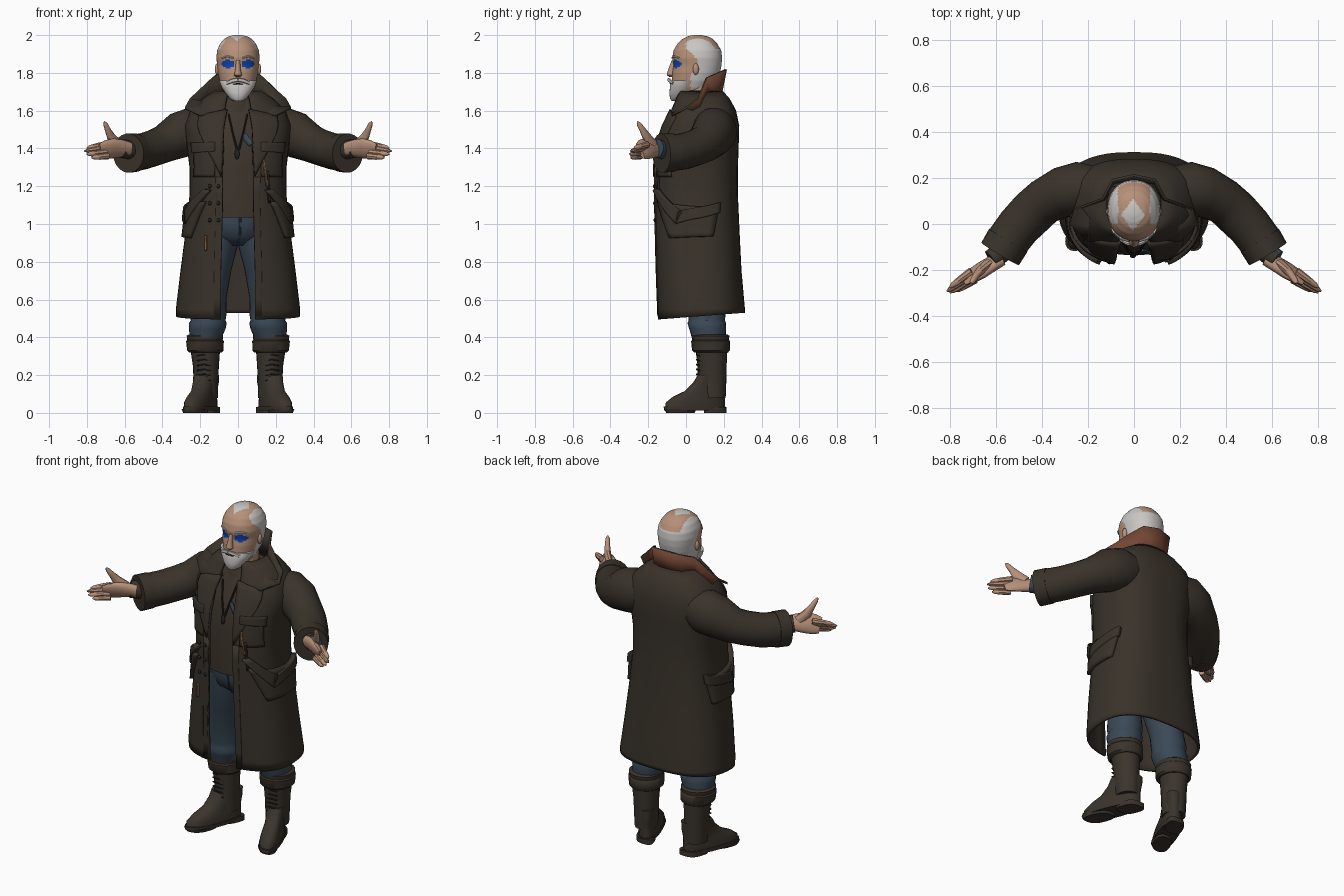
import bpy, math
from mathutils import Vector

def material(name, r, g, b):
    m = bpy.data.materials.new(name)
    m.diffuse_color = (r, g, b, 1)
    return m

COAT = material("coat_brown", .041, .032, .023)
BOOT = material("boot_leather", .043, .034, .025)
VEST = material("vest_brown", .047, .035, .025)
DARK = material("dark_cloth", .018, .016, .014)
JEANS = material("denim_blue", .042, .066, .095)
SKIN = material("skin", .47, .28, .19)
HAIR = material("white_hair", .58, .57, .55)
RUST = material("rust_lining", .17, .062, .034)
BLUE = material("eye_blue", .005, .06, .45)
COPPER = material("copper", .22, .10, .04)

def make(name, verts, faces, *mats, thick=0, second=0, offset=0):
    me = bpy.data.meshes.new(name)
    me.from_pydata(verts, [], faces)
    for m in mats:
        me.materials.append(m)
    me.shade_smooth()
    me.set_sharp_from_angle(angle=math.radians(42))
    ob = bpy.data.objects.new(name, me)
    bpy.context.scene.collection.objects.link(ob)
    if thick:
        mod = ob.modifiers.new("thickness", 'SOLIDIFY')
        mod.thickness, mod.offset, mod.material_offset = thick, offset, second
    return ob

def curve_pow(v, p):
    return math.copysign(abs(v) ** (2 / p), v)

def skin_rings(name, rings, mats, flip=False):
    """Join equal rings into a closed capped surface."""
    n = len(rings[0])
    verts = [v for r in rings for v in r]
    faces = [(i*n + j, i*n + (j+1) % n, (i+1)*n + (j+1) % n, (i+1)*n + j)
             for i in range(len(rings) - 1) for j in range(n)]
    faces += [tuple(reversed(range(n))), tuple(range(len(verts) - n, len(verts)))]
    if flip:
        faces = [tuple(reversed(f)) for f in faces]
    return make(name, verts, faces, *mats)

def stack(name, rows, *mats, n=24, p=2.0, s=1, shear=0):
    """Upward stack of rounded sections: z, cx, cy, rx, ry."""
    rings = []
    for z, cx, cy, rx, ry in rows:
        ring = []
        for j in range(n):
            a = 2 * math.pi * j / n
            y = cy - ry * curve_pow(math.cos(a), p)
            x = cx + rx * curve_pow(math.sin(a), p) + shear * (.14 - y)
            ring.append((s * x, y, z))
        rings.append(ring)
    return skin_rings(name, rings, mats, s < 0)

def tube(name, rows, *mats, n=16, s=1, roll=0):
    """Tube along a path: x, y, z, sideways radius, upright radius."""
    pts = [Vector(r[:3]) for r in rows]
    rings = []
    for i, r in enumerate(rows):
        t = (pts[min(i+1, len(pts)-1)] - pts[max(i-1, 0)]).normalized()
        side = t.cross(Vector((0, .001, 1))).normalized()
        up = side.cross(t)
        side, up = side * math.cos(roll) + up * math.sin(roll), up * math.cos(roll) - side * math.sin(roll)
        ring = []
        for j in range(n):
            a = 2 * math.pi * j / n
            v = pts[i] + side * r[3] * math.cos(a) + up * r[4] * math.sin(a)
            ring.append((s * v.x, v.y, v.z))
        rings.append(ring)
    return skin_rings(name, rings, mats, s > 0)

def blob(name, c, r, mat, n=14):
    rows = []
    for i in range(9):
        t = math.pi * (.03 + .94 * i / 8)
        rows.append((c[2] - r[2]*math.cos(t), c[0], c[1], r[0]*math.sin(t), r[1]*math.sin(t)))
    return stack(name, rows, mat, n=n)

# Coat sections: z, half width, front y, back y, half opening
LEVELS = [(.495, .322, -.145, .305, .09), (.55, .322, -.147, .305, .09),
          (.75, .298, -.155, .287, .09), (.95, .272, -.16, .277, .085),
          (1.15, .25, -.165, .268, .08), (1.3, .25, -.165, .268, .08),
          (1.42, .265, -.150, .272, .075), (1.52, .275, -.115, .275, .075),
          (1.6, .245, -.075, .258, .07), (1.66, .18, -.05, .225, .06),
          (1.70, .12, -.035, .19, .05)]
P = 2.55

def section(z):
    z = min(max(z, LEVELS[0][0]), LEVELS[-1][0])
    for lo, hi in zip(LEVELS, LEVELS[1:]):
        if z <= hi[0]:
            f = (z - lo[0]) / (hi[0] - lo[0])
            return [u + (v - u) * f for u, v in zip(lo, hi)][1:]

def coat_point(a, z, off=0):
    hx, yf, yb, _ = section(z)
    return ((hx + off) * curve_pow(math.sin(a), P),
            (yf + yb) / 2 - ((yb - yf) / 2 + off) * curve_pow(math.cos(a), P), z)

def at(x, z):
    """Angle on the coat front for a given x."""
    return (math.asin(min(1, x / section(z)[0]) ** (P / 2)), z)

def patch(name, corners, off, mat, s=1, n=8):
    """Raised four-cornered panel that follows the coat."""
    c = [Vector(q) for q in corners]
    verts = []
    for i in range(n + 1):
        for j in range(n + 1):
            q = c[0].lerp(c[1], j / n).lerp(c[3].lerp(c[2], j / n), i / n)
            x, y, z = coat_point(q.x, q.y, off / 2)
            verts.append((s * x, y, z))
    m = n + 1
    faces = [(i*m + j, i*m + j + 1, (i+1)*m + j + 1, (i+1)*m + j) for i in range(n) for j in range(n)]
    make(name, verts, faces, mat, thick=off)

# Long coat, open at the front
N, verts = 44, []
for k, (z, hx, yf, yb, g) in enumerate(LEVELS):
    a0 = math.asin((g / hx) ** (P / 2))
    for j in range(N + 1):
        x, y, _ = coat_point(a0 + (2 * math.pi - 2 * a0) * j / N, z)
        verts.append((x, y, z + (.035 * (y + .145) / .45 if k == 0 else 0)))
m = N + 1
make("long_coat", verts, [(i*m + j, i*m + j + 1, (i+1)*m + j + 1, (i+1)*m + j)
                          for i in range(len(LEVELS) - 1) for j in range(N)], COAT, thick=.014)

# Turned-up collar with winged tips and rust underside
inner = [(0, .175, 1.67), (.085, .16, 1.67), (.125, .10, 1.66), (.20, .075, 1.60), (.11, -.02, 1.635), (.06, -.065, 1.60)]
outer = [(0, .205, 1.82), (.09, .185, 1.81), (.13, .105, 1.775), (.255, .06, 1.665), (.28, .0, 1.62), (.20, -.078, 1.58)]
both = lambda e: [(-x, y, z) for x, y, z in reversed(e[1:])] + e
make("collar", both(inner) + both(outer), [(i, i+1, i+12, i+11) for i in range(10)],
     COAT, RUST, thick=.012, second=1, offset=-1)

# Vest, shirt collar, cord
stack("vest", [(1.035, 0, .055, .20, .185), (1.3, 0, .055, .21, .192), (1.42, 0, .06, .21, .183),
               (1.5, 0, .06, .21, .157), (1.6, 0, .07, .16, .127), (1.66, 0, .07, .11, .10)], VEST, p=2.4)
stack("shirt_collar", [(1.56, 0, .045, .10, .115), (1.63, 0, .045, .09, .095), (1.675, 0, .055, .09, .085)], BOOT)
for s in (-1, 1):
    tube("neck_cord", [(.05, -.075, 1.58, .005, .005), (.028, -.113, 1.48, .005, .005), (.004, -.135, 1.39, .006, .006)], DARK, n=6, s=s)
blob("pendant", (-.005, -.138, 1.37), (.013, .01, .028), DARK)
tube("vest_patch", [(.03, -.112, 1.47, .008, .018), (.07, -.126, 1.42, .008, .015)], JEANS, n=8)

# Trousers seat
stack("trouser_seat", [(.885, 0, .06, .07, .09), (.93, 0, .055, .17, .145), (1.0, 0, .055, .195, .17),
                       (1.08, 0, .055, .19, .17)], JEANS)
tube("trouser_fly", [(.012, -.118, 1.03, .006, .006), (.01, -.10, .95, .006, .006), (0, -.05, .895, .006, .006)], JEANS, n=6)

for s in (-1, 1):
    # Legs with bunched cloth above the boots
    stack("trouser_leg", [(.40, .17, .12, .085, .09), (.445, .163, .115, .097, .098), (.475, .16, .11, .10, .102),
                          (.49, .158, .11, .092, .096), (.525, .158, .11, .098, .10), (.6, .152, .10, .09, .10),
                          (.75, .128, .075, .092, .11), (.88, .105, .06, .102, .13), (1.0, .10, .055, .10, .14)], JEANS, s=s)
    # Boots
    stack("boot_cuff", [(.32, .172, .133, .085, .09), (.33, .173, .132, .096, .10), (.38, .175, .13, .100, .103),
                        (.387, .175, .13, .094, .097), (.408, .175, .13, .097, .10), (.415, .175, .13, .085, .09)], BOOT, s=s)
    stack("boot_shaft", [(.08, .168, .14, .062, .07), (.15, .17, .138, .064, .075), (.25, .17, .138, .069, .077),
                         (.35, .174, .135, .080, .085)], BOOT, s=s)
    stack("boot_foot", [(.02, .165, .048, .062, .16), (.055, .165, .05, .062, .157), (.085, .165, .068, .057, .138),
                        (.115, .165, .10, .053, .108), (.16, .165, .125, .058, .087), (.2, .167, .137, .06, .075)],
          BOOT, s=s, p=2.4, shear=.36)
    stack("boot_sole", [(.012, .165, .046, .065, .163), (.034, .165, .046, .066, .164)], BOOT, s=s, p=2.4, shear=.36)
    stack("boot_forefoot_sole", [(0, .165, -.03, .055, .075), (.02, .165, -.03, .062, .085)], BOOT, s=s, p=2.4, shear=.36)
    stack("boot_heel", [(0, .165, .155, .056, .06), (.03, .165, .155, .056, .06)], BOOT, s=s, p=3, shear=.36)
    for i in range(8):
        z = .12 + .026 * i
        y, x = (.02, .2) if i == 0 else (.057, .18)
        tube("boot_lace", [(x - .035, y + .012, z, .005, .005), (x, y, z + .006, .005, .005),
                           (x + .035, y + .012, z, .005, .005)], DARK, n=6, s=s)

    # Sleeve, cuff and shirt cuff
    tube("sleeve", [(.16, .15, 1.50, .10, .11), (.24, .15, 1.49, .12, .128), (.31, .137, 1.47, .111, .122),
                    (.39, .097, 1.425, .100, .10), (.44, .052, 1.405, .100, .096), (.50, -.01, 1.385, .096, .096),
                    (.545, -.07, 1.378, .094, .098), (.578, -.125, 1.375, .092, .10), (.578, -.125, 1.375, .06, .065)], COAT, n=22, s=s)
    tube("sleeve_cuff", [(.545, -.07, 1.378, .097, .102), (.581, -.13, 1.375, .095, .104),
                         (.581, -.13, 1.375, .075, .08)], COAT, n=22, s=s)
    cuff = tube("shirt_cuff", [(.56, -.11, 1.39, .047, .05), (.618, -.155, 1.40, .045, .05)], BOOT, JEANS, s=s)
    for f in cuff.data.polygons:
        f.material_index = int(s > 0 and f.normal.x > -.2 and f.normal.z < .75)
    # Hand, palm turned forward and slightly up
    tube("palm", [(.575, -.15, 1.395, .03, .040), (.62, -.175, 1.40, .03, .050), (.665, -.203, 1.40, .028, .058),
                  (.705, -.226, 1.393, .023, .056), (.735, -.243, 1.386, .012, .045)], SKIN, s=s, roll=-.45)
    fingers = [((.705, -.205, 1.420), (.80, -.275, 1.402)), ((.703, -.218, 1.402), (.812, -.293, 1.386)),
               ((.698, -.232, 1.380), (.80, -.298, 1.369)), ((.688, -.24, 1.360), (.775, -.292, 1.352))]
    for a, b in fingers:
        a, b = Vector(a), Vector(b)
        tube("finger", [(*a.lerp(b, t), r, r) for t, r in ((0, .018), (.5, .016), (.85, .012), (1, .004))], SKIN, n=8, s=s)
    tube("thumb", [(.635, -.175, 1.415, .022, .034), (.67, -.205, 1.455, .019, .028), (.688, -.228, 1.495, .015, .018),
                   (.702, -.25, 1.53, .012, .012), (.707, -.257, 1.542, .004, .004)], SKIN, n=10, s=s)

    # Coat panels
    patch("lapel", [at(.055, 1.605), at(.20, 1.57), at(.195, 1.48), at(.085, 1.25)], .016, COAT, s)
    patch("chest_pocket", [at(.12, 1.39), at(.225, 1.39), at(.225, 1.25), at(.12, 1.25)], .014, COAT, s)
    patch("chest_pocket_flap", [at(.115, 1.43), at(.235, 1.43), at(.23, 1.375), at(.115, 1.385)], .02, COAT, s)
    patch("side_pocket", [(.6, 1.12), (2.0, 1.08), (1.85, .935), (1.0, .925)], .026, COAT, s)
    patch("side_pocket_flap_front", [(.47, 1.18), (.63, 1.185), (1.35, 1.065), (1.2, 1.00)], .034, COAT, s)
    patch("side_pocket_flap_rear", [(1.25, 1.065), (2.05, 1.115), (2.02, 1.06), (1.2, 1.00)], .034, COAT, s)
    patch("front_edge", [at(.08, 1.25), at(.115, 1.25), at(.125, .51), at(.092, .51)], .01, COAT, s)

    # Ears and facial hair
    blob("ear", (s * .111, .052, 1.82), (.012, .016, .030), SKIN)
    tube("eyebrow", [(.025, -.074, 1.880, .004, .004), (.055, -.064, 1.887, .006, .006),
                     (.085, -.038, 1.880, .004, .004)], HAIR, n=8, s=s)
    tube("moustache", [(.0, -.091, 1.764, .008, .010), (.03, -.084, 1.758, .009, .011),
                       (.06, -.068, 1.745, .006, .008)], HAIR, n=8, s=s)

# Zip pulls and buttons
patch("chest_zip", [at(.125, 1.34), at(.132, 1.34), at(.150, 1.20), at(.143, 1.20)], .02, COPPER)
patch("hanging_strap", [at(.145, 1.28), at(.155, 1.28), at(.165, 1.11), at(.155, 1.11)], .018, DARK)
patch("lower_zip", [at(.161, .94), at(.170, .94), at(.170, .86), at(.161, .86)], .014, COPPER, -1)
for z in (1.20, 1.11, 1.02):
    blob("button", (-.105, section(z)[1] - .003, z), (.011, .007, .011), DARK, 10)
    blob("button", (-.150, section(z)[1] + .006, z), (.011, .007, .011), DARK, 10)

# Head, bald in front and on the crown, white hair round the sides, blue eyes
keys = [(1.67, .05, -.05, .06), (1.72, .083, -.072, .125), (1.76, .098, -.075, .162), (1.80, .106, -.073, .18),
        (1.84, .110, -.066, .188), (1.88, .115, -.073, .191), (1.92, .110, -.065, .186), (1.955, .095, -.045, .165),
        (1.98, .073, -.018, .142), (1.993, .05, .008, .115), (2.0, .02, .035, .08)]
rows = []
for lo, hi in zip(keys, keys[1:]):
    for k in range(5):
        z, hx, yf, yb = [u + (v - u) * k / 5 for u, v in zip(lo, hi)]
        rows.append((z, 0, (yf + yb) / 2, hx, (yb - yf) / 2))
rows.append((2.0, 0, .058, .02, .022))
head = stack("head", rows, SKIN, HAIR, BLUE, n=72, p=2.15)
for f in head.data.polygons:
    x, y, z = f.center
    sides = y > .055 or (y > .025 and z < 1.80) or (y > .055 - 1.2 * (z - 1.88) and z > 1.88 and y > .0)
    bald = z > 1.925 and abs(x) < .07
    tuft = z > 1.95 and abs(x + .005) / .052 + abs(y - .04) / .07 < 1
    eye = y < -.02 and ((abs(x) - .052) / .034) ** 2 + ((z - 1.848) / .022) ** 2 < 1
    f.material_index = 2 if eye else int((sides and not bald) or tuft)
stack("neck", [(1.56, 0, .07, .085, .085), (1.66, 0, .065, .078, .08), (1.76, 0, .06, .078, .085)], SKIN)
stack("nose", [(1.778, 0, -.075, .012, .012), (1.788, 0, -.08, .021, .022), (1.80, 0, -.078, .018, .022),
               (1.83, 0, -.07, .012, .02), (1.865, 0, -.062, .012, .014)], SKIN, n=12)
stack("beard", [(1.65, 0, -.050, .022, .025), (1.665, 0, -.043, .045, .042), (1.695, 0, -.028, .068, .060),
                (1.725, 0, -.018, .088, .067), (1.745, 0, -.013, .096, .068), (1.76, 0, -.006, .101, .068)], HAIR, p=2.2)
tube("mouth", [(-.025, -.079, 1.741, .004, .003), (0, -.083, 1.743, .004, .003), (.025, -.079, 1.741, .004, .003)], DARK, n=8)
